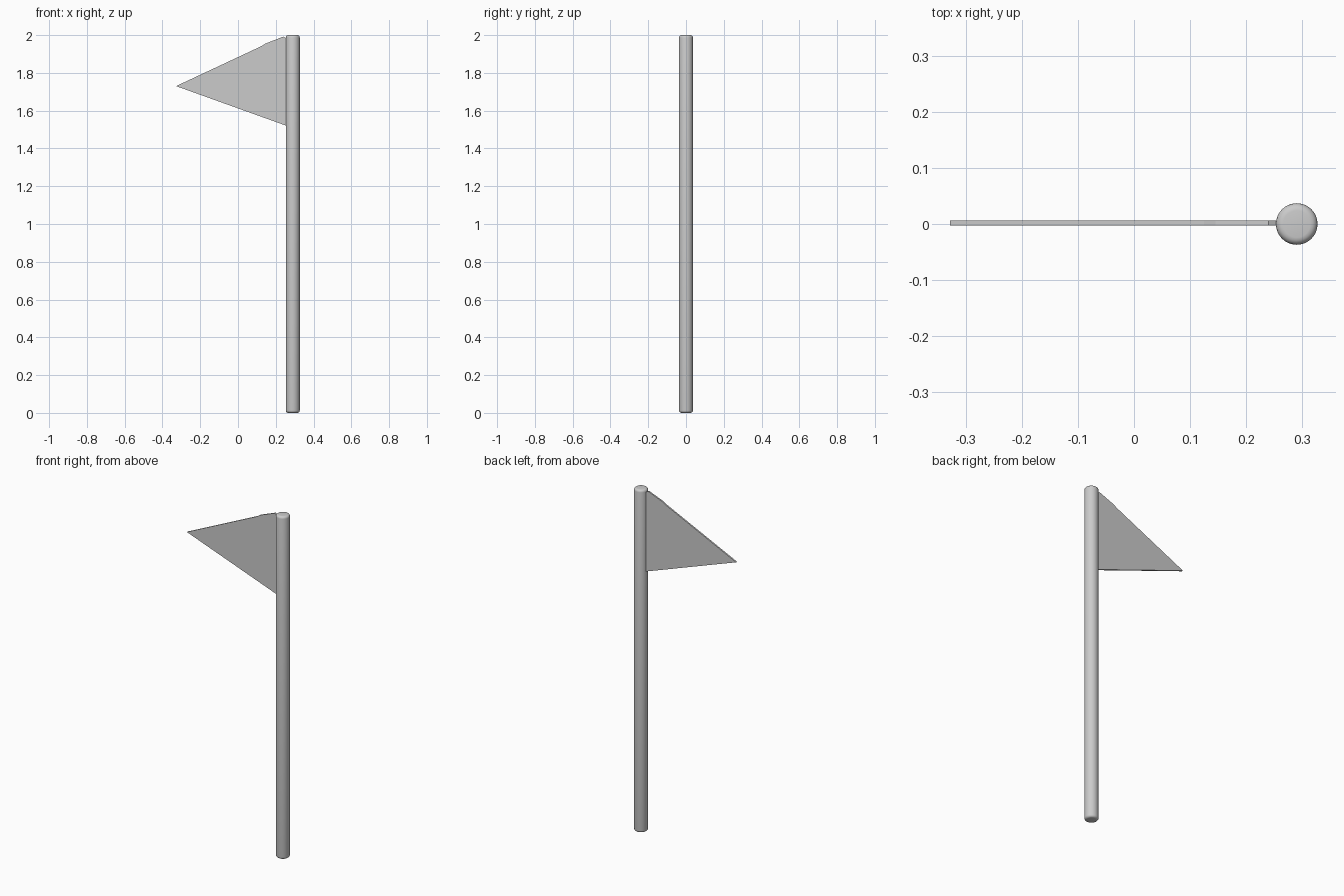
import bpy, bmesh, math

if "Cube" in bpy.data.objects:
    bpy.data.objects.remove(bpy.data.objects["Cube"])

POLE_X, RADIUS, HEIGHT = 0.29, 0.037, 2.0


def finish(name, bm):
    bmesh.ops.recalc_face_normals(bm, faces=bm.faces)
    mesh = bpy.data.meshes.new(name)
    bm.to_mesh(mesh)
    bm.free()
    obj = bpy.data.objects.new(name, mesh)
    bpy.context.collection.objects.link(obj)
    return obj


# Pole: long cylinder with rounded end rims
bm = bmesh.new()
bmesh.ops.create_cone(bm, cap_ends=True, segments=48, radius1=RADIUS,
                      radius2=RADIUS, depth=HEIGHT)
bmesh.ops.translate(bm, verts=bm.verts, vec=(POLE_X, 0, HEIGHT / 2))
rims = [e for e in bm.edges if abs(e.verts[0].co.z - e.verts[1].co.z) < 1e-4]
bmesh.ops.bevel(bm, geom=rims, offset=0.013, segments=4, profile=0.5,
                affect='EDGES')
pole = finish("pole", bm)
bpy.context.view_layer.objects.active = pole
pole.select_set(True)
bpy.ops.object.shade_smooth_by_angle(angle=math.radians(40))

# Pennant: thin triangular sheet, its hoist edge tucked just into the pole
outline = [(-0.328, 1.73), (0.262, 1.518), (0.262, 1.98), (0.24, 1.992),
           (0.145, 1.955), (0.125, 1.942)]
bm = bmesh.new()
face = bm.faces.new([bm.verts.new((x, -0.003, z)) for x, z in outline])
ext = bmesh.ops.extrude_face_region(bm, geom=[face])
bmesh.ops.translate(bm, vec=(0, 0.009, 0),
                    verts=[v for v in ext["geom"] if isinstance(v, bmesh.types.BMVert)])
finish("pennant", bm)
